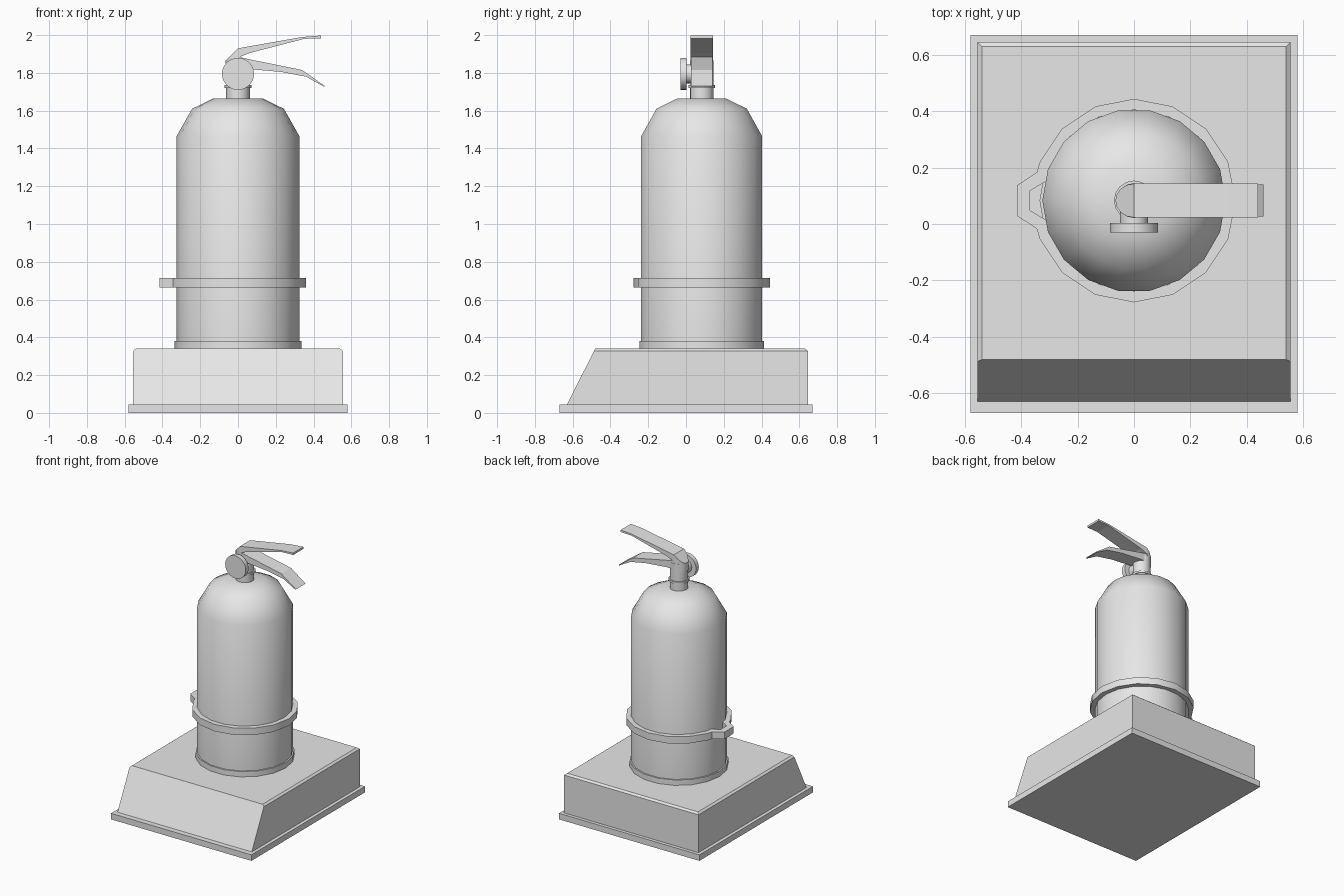
import bpy, bmesh, math
from math import sin, cos, pi

cube = bpy.data.objects.get("Cube")
if cube:
    bpy.data.objects.remove(cube, do_unlink=True)

grey = bpy.data.materials.new("plain_grey")
grey.use_nodes = True
grey.diffuse_color = (0.8, 0.8, 0.8, 1)
grey.node_tree.nodes["Principled BSDF"].inputs["Base Color"].default_value = (0.8, 0.8, 0.8, 1)

AXIS_Y = 0.083  # centre line of the bottle


def finish(name, bm, angle=None):
    bmesh.ops.recalc_face_normals(bm, faces=bm.faces)
    mesh = bpy.data.meshes.new(name)
    bm.to_mesh(mesh)
    bm.free()
    mesh.materials.append(grey)
    obj = bpy.data.objects.new(name, mesh)
    bpy.context.collection.objects.link(obj)
    if angle:
        bpy.ops.object.select_all(action='DESELECT')
        obj.select_set(True)
        bpy.context.view_layer.objects.active = obj
        bpy.ops.object.shade_smooth_by_angle(angle=math.radians(angle))
    return obj


def loft(name, rings, angle=None, closed=False):
    """Skin a list of point rings; cap the ends unless the loft is closed."""
    bm = bmesh.new()
    loops = [[bm.verts.new(p) for p in ring] for ring in rings]
    pairs = list(zip(loops, loops[1:]))
    if closed:
        pairs.append((loops[-1], loops[0]))
    else:
        bm.faces.new(loops[0])
        bm.faces.new(loops[-1])
    for a, b in pairs:
        for i in range(len(a)):
            j = (i + 1) % len(a)
            bm.faces.new((a[i], a[j], b[j], b[i]))
    return finish(name, bm, angle)


def circle(r, z, sides):
    return [(r * cos(2 * pi * i / sides), AXIS_Y + r * sin(2 * pi * i / sides), z)
            for i in range(sides)]


def turned(name, profile, sides, angle=40):
    return loft(name, [circle(r, z, sides) for r, z in profile], angle)


def rectangle(x, front, back, z):
    return [(-x, front, z), (x, front, z), (x, back, z), (-x, back, z)]


def side_profile(name, points, width):
    """Extrude an x-z outline across y."""
    return loft(name, [[(x, AXIS_Y + s * width / 2, z) for x, z in points]
                       for s in (-1, 1)])


def dial(name, r, y0, y1, sides=24):
    rings = [[(r * cos(2 * pi * i / sides), y, 1.795 + r * sin(2 * pi * i / sides))
              for i in range(sides)] for y in (y0, y1)]
    return loft(name, rings, 40)


# Stand: flat plate and a box with a sloping front and bevelled top
loft("stand_plate", [rectangle(0.58, -0.67, 0.67, z) for z in (0, 0.045)])
loft("stand_box", [rectangle(0.555, -0.63, 0.645, 0.045),
                   rectangle(0.555, -0.487, 0.645, 0.328),
                   rectangle(0.54, -0.481, 0.63, 0.34)], 36)

# Bottle
turned("foot_ring", [(0.335, 0.335), (0.335, 0.38)], 18)
turned("bottle", [(0.325, 0.34), (0.325, 1.465), (0.243, 1.61), (0.13, 1.665)], 18)

# Strap around the bottle, with a clasp bump on the right side
outer, inner = [], []
for i in range(-7, 8):
    a = pi * i / 8
    outer.append((0.361 * cos(a), 0.361 * sin(a)))
    inner.append((0.322 * cos(a), 0.322 * sin(a)))
clasp_out = [(-0.345, 0.1), (-0.415, 0.054)]
clasp_in = [(-0.313, 0.068), (-0.37, 0.034)]
for ring, clasp in ((outer, clasp_out), (inner, clasp_in)):
    ring += clasp + [(x, -y) for x, y in reversed(clasp)]


def strap_ring(points, z):
    return [(x, AXIS_Y + y, z) for x, y in points]


loft("strap", [strap_ring(outer, 0.663), strap_ring(outer, 0.715),
               strap_ring(inner, 0.715), strap_ring(inner, 0.663)], 30, closed=True)

# Neck, collar and valve body
turned("neck", [(0.063, 1.66), (0.063, 1.725)], 16)
turned("collar", [(0.071, 1.72), (0.071, 1.735)], 16)
turned("valve_body", [(0.062, 1.73), (0.062, 1.865)], 16)

# Half-round cap with a sloping top, joining the upper lever
half = [(-0.066 * sin(pi * i / 8), AXIS_Y + 0.06 * cos(pi * i / 8)) for i in range(9)]
loft("valve_cap", [[(x, y, 1.80) for x, y in half],
                   [(x, y, 1.93 + x) for x, y in half]], 30)

# Levers
side_profile("upper_lever", [(0, 1.93), (0.34, 1.99), (0.44, 1.998), (0.44, 1.983),
                             (0.35, 1.98), (0.06, 1.905), (0, 1.88)], 0.12)
side_profile("lower_lever", [(0, 1.885), (0.07, 1.87), (0.34, 1.815), (0.46, 1.73),
                             (0.455, 1.727), (0.36, 1.78), (0.23, 1.805),
                             (0.06, 1.82), (0, 1.82)], 0.114)

# Pressure gauge on the front of the valve
dial("gauge_stem", 0.05, -0.005, 0.06)
dial("gauge_dial", 0.085, -0.03, 0.003)
